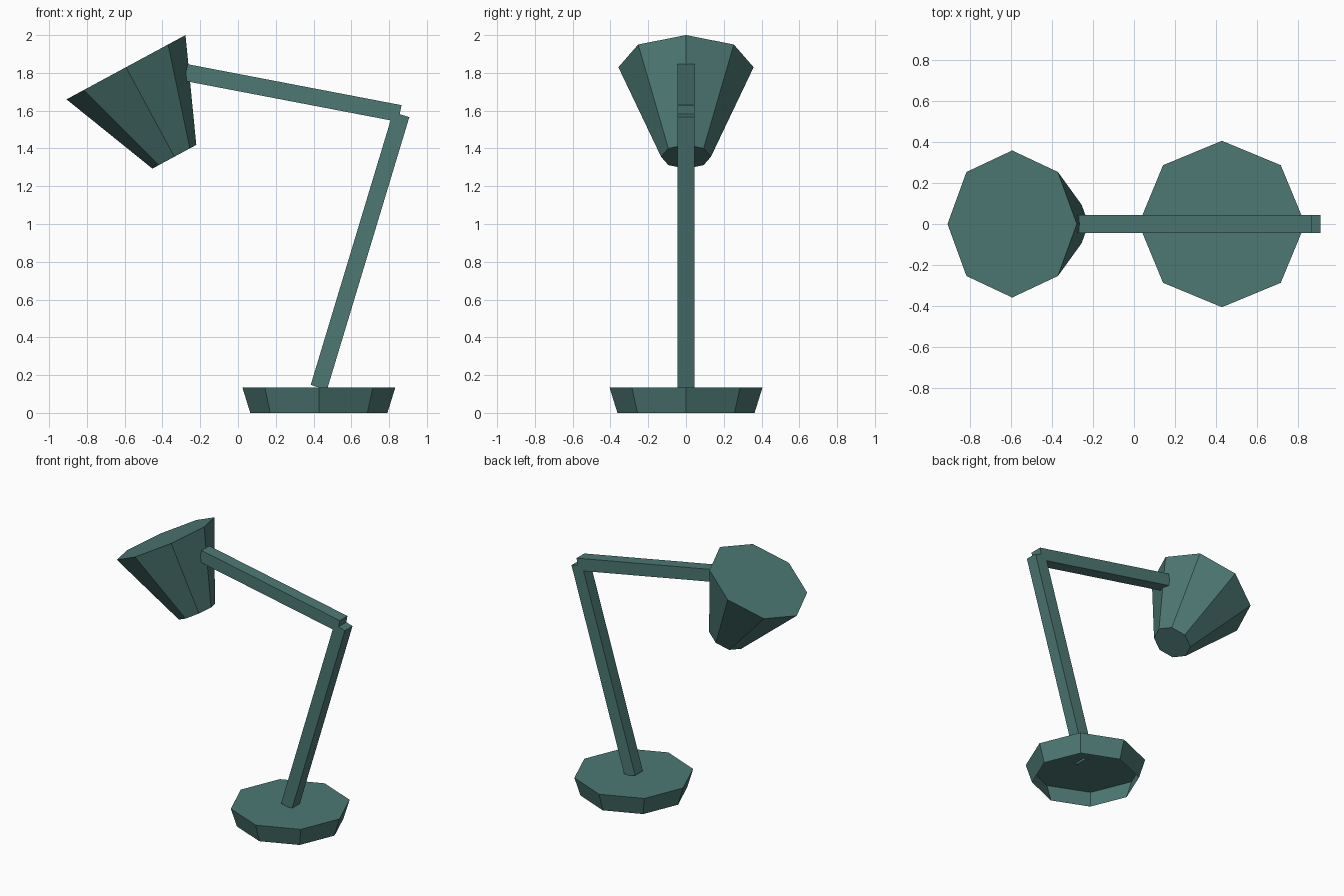
import bpy, bmesh, math
from mathutils import Matrix, Vector

if "Cube" in bpy.data.objects:
    bpy.data.objects.remove(bpy.data.objects["Cube"])

paint = bpy.data.materials.new("teal_paint")
paint.diffuse_color = (0.075, 0.19, 0.175, 1)
paint.use_nodes = True
paint.node_tree.nodes["Principled BSDF"].inputs["Base Color"].default_value = paint.diffuse_color


def finish(name, bm):
    mesh = bpy.data.meshes.new(name)
    bm.to_mesh(mesh)
    bm.free()
    mesh.materials.append(paint)
    obj = bpy.data.objects.new(name, mesh)
    bpy.context.collection.objects.link(obj)
    return obj


def along(p, q):
    """Matrix at the midpoint of p-q, local z pointing to q, turned about y."""
    d = q - p
    return Matrix.Translation((p + q) / 2) @ Matrix.Rotation(math.atan2(d.x, d.z), 4, 'Y')


def frustum(name, p, q, r1, r2, open_bottom=False):
    bm = bmesh.new()
    length = (q - p).length
    bmesh.ops.create_cone(bm, cap_ends=True, segments=8,
                          radius1=r1, radius2=r2, depth=length)
    if open_bottom:
        caps = [f for f in bm.faces if f.calc_center_median().z < -length * 0.49]
        bmesh.ops.delete(bm, geom=caps, context='FACES_ONLY')
    obj = finish(name, bm)
    obj.matrix_world = along(p, q)


def bar(name, p, q, width=0.09):
    bm = bmesh.new()
    bmesh.ops.create_cube(bm, size=1)
    bmesh.ops.scale(bm, vec=(width, width, (q - p).length), verts=bm.verts)
    obj = finish(name, bm)
    obj.matrix_world = along(p, q)


# Joints of the lamp
foot = Vector((0.428, 0, 0.135))
elbow = Vector((0.864, 0, 1.579))

# Hollow octagonal base, open underneath
frustum("base", Vector((0.428, 0, 0)), foot, 0.363, 0.405, open_bottom=True)

# Two square arms
bar("lower_arm", foot, elbow)
bar("upper_arm", Vector((0.857, 0, 1.585)), Vector((-0.276, 0, 1.802)))

# Tilted octagonal shade, closed at both ends
frustum("shade", Vector((-0.337, 0, 1.356)), Vector((-0.593, 0, 1.83)), 0.132, 0.358)
